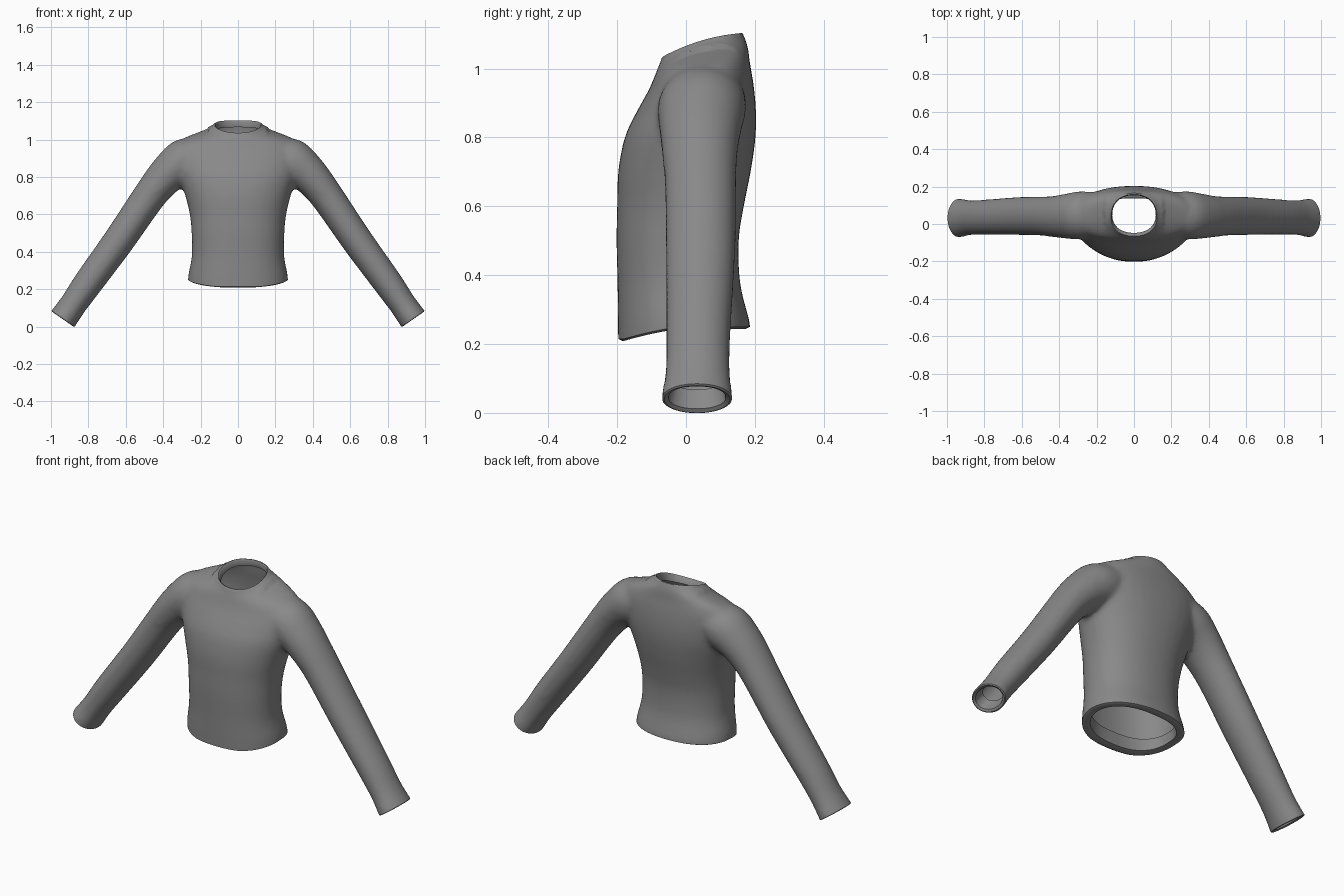
import bpy, bmesh, math
from mathutils import Vector

if "Cube" in bpy.data.objects:
    bpy.data.objects.remove(bpy.data.objects["Cube"])

SEG = 40


def spline(rows, steps=4):
    """Catmull-Rom interpolation through rows of numbers."""
    out = []
    for i in range(len(rows) - 1):
        p = [rows[max(0, min(len(rows) - 1, i + k))] for k in (-1, 0, 1, 2)]
        for s in range(steps):
            t = s / steps
            out.append([0.5 * (2 * b + (c - a) * t + (2 * a - 5 * b + 4 * c - d) * t * t
                               + (3 * b - a - 3 * c + d) * t ** 3) for a, b, c, d in zip(*p)])
    return out + [list(rows[-1])]


def loft(bm, rings):
    """Closed skin over a list of point rings."""
    vs = [[bm.verts.new(p) for p in r] for r in rings]
    faces = [bm.faces.new(vs[0]), bm.faces.new(vs[-1])]
    for a, b in zip(vs, vs[1:]):
        for i in range(SEG):
            j = (i + 1) % SEG
            faces.append(bm.faces.new((a[i], a[j], b[j], b[i])))
    bmesh.ops.recalc_face_normals(bm, faces=faces)


def spow(v, e):
    return math.copysign(abs(v) ** e, v)


ANGLES = [2 * math.pi * i / SEG for i in range(SEG)]

# Torso: height, half width, front y, back y, forward tilt
TORSO = [
    (0.17, 0.265, -0.195, 0.185, 0), (0.25, 0.268, -0.197, 0.187, 0),
    (0.29, 0.263, -0.198, 0.178, 0), (0.38, 0.247, -0.199, 0.157, 0),
    (0.50, 0.248, -0.202, 0.153, 0), (0.60, 0.258, -0.200, 0.168, 0),
    (0.70, 0.282, -0.197, 0.188, 0), (0.80, 0.315, -0.178, 0.202, 0),
    (0.88, 0.335, -0.143, 0.203, 0.03), (0.95, 0.340, -0.108, 0.195, 0.08),
    (1.00, 0.300, -0.090, 0.185, 0.14), (1.035, 0.210, -0.080, 0.180, 0.22),
    (1.058, 0.140, -0.072, 0.170, 0.28), (1.085, 0.116, -0.066, 0.158, 0.30),
    (1.130, 0.114, -0.064, 0.156, 0.30),
]
# Sleeve: x, z, half thickness, y centre, y half depth
SLEEVE = [
    (0.18, 0.935, 0.085, 0.055, 0.110), (0.28, 0.890, 0.118, 0.047, 0.128),
    (0.36, 0.830, 0.106, 0.042, 0.120), (0.43, 0.755, 0.094, 0.040, 0.110),
    (0.50, 0.660, 0.088, 0.042, 0.104), (0.64, 0.455, 0.084, 0.042, 0.101),
    (0.80, 0.235, 0.079, 0.036, 0.094), (0.88, 0.120, 0.073, 0.034, 0.094),
    (0.935, 0.042, 0.076, 0.032, 0.104), (0.97, -0.008, 0.076, 0.032, 0.104),
]

bm = bmesh.new()
rings = []
for z, w, f, b, tilt in spline(TORSO):
    cy, d = (f + b) / 2, (b - f) / 2
    rings.append([(w * spow(math.cos(a), 0.9), cy + d * spow(math.sin(a), 0.9),
                   z + tilt * d * math.sin(a)) for a in ANGLES])
loft(bm, rings)

path = spline(SLEEVE)
for side in (-1, 1):
    rings = []
    for i, (x, z, r, cy, d) in enumerate(path):
        p, q = path[max(i - 1, 0)], path[min(i + 1, len(path) - 1)]
        t = Vector((q[0] - p[0], q[1] - p[1])).normalized()
        rings.append([(side * (x - t.y * r * math.cos(a)), cy + d * math.sin(a),
                       z + t.x * r * math.cos(a)) for a in ANGLES])
    loft(bm, rings)

# Fuse torso and sleeves into one soft skin
me = bpy.data.meshes.new("sweater")
bm.to_mesh(me)
bm.free()
ob = bpy.data.objects.new("sweater", me)
bpy.context.collection.objects.link(ob)
m = ob.modifiers.new("fuse", 'REMESH')
m.mode, m.voxel_size = 'VOXEL', 0.013
m = ob.modifiers.new("soften", 'SMOOTH')
m.factor, m.iterations = 0.5, 9
bm = bmesh.new()
bm.from_object(ob, bpy.context.evaluated_depsgraph_get())
ob.modifiers.clear()


def cut_open(co, no, keep_x=9.0):
    """Slice off everything past a plane, limited to |x| < keep_x."""
    fs = [f for f in bm.faces if abs(f.calc_center_median().x) < keep_x]
    geom = fs + list({e for f in fs for e in f.edges}) + list({v for f in fs for v in f.verts})
    bmesh.ops.bisect_plane(bm, geom=geom, plane_co=co, plane_no=no, dist=1e-5)
    co, no = Vector(co), Vector(no)
    dead = [f for f in bm.faces if abs(f.calc_center_median().x) < keep_x
            and (f.calc_center_median() - co).dot(no) > 0]
    bmesh.ops.delete(bm, geom=dead, context='FACES')


def lip(test, axis, steps):
    """Fold an open edge inwards: steps of (inset, depth along axis)."""
    edges = [e for e in bm.edges if e.is_boundary and test(e.verts[0].co)]
    axis = Vector(axis).normalized()
    for inset, depth in steps:
        new = bmesh.ops.extrude_edge_only(bm, edges=edges)["geom"]
        vs = [g for g in new if isinstance(g, bmesh.types.BMVert)]
        edges = [g for g in new if isinstance(g, bmesh.types.BMEdge) and g.is_boundary]
        c = sum((v.co for v in vs), Vector()) / len(vs)
        for v in vs:
            d = c - v.co
            d -= axis * d.dot(axis)
            v.co += d.normalized() * inset + axis * depth


# Openings: hem, neck, cuffs
cut_open((0, 0, 0.25), (0, 0, -1), 0.45)
cut_open((0, 0.045, 1.066), (0, -0.30, 1))
for s in (-1, 1):
    cut_open((s * 0.935, 0, 0.042), (s * 0.57, 0, -0.82))

# Folded edges
lip(lambda c: abs(c.x) < 0.4 and c.z < 0.4, (0, 0, 1), [(0.012, -0.006), (0.028, 0.004), (0.008, 0.05)])
lip(lambda c: abs(c.x) < 0.4 and c.z > 0.9, (0, 0.30, -1), [(0.006, -0.003), (0.006, 0.006), (0.002, 0.03)])
for s in (-1, 1):
    lip(lambda c: c.x * s > 0.7, (-s * 0.57, 0, 0.82), [(0.006, -0.003), (0.012, 0.006), (0.012, 0.06)])

# Hem dips at the front; collar bows upwards
for v in bm.verts:
    x, y, z = v.co
    if abs(x) < 0.4 and z < 0.45:
        k = min(1, (0.45 - z) / 0.2) ** 2
        v.co.z -= 0.035 * k * min(1, max(0, -y / 0.18)) ** 1.5
    elif abs(x) < 0.16 and z > 1.0:
        v.co.z += 0.012 * min(1, (z - 1.0) / 0.04) * max(0, 1 - ((y - 0.045) / 0.11) ** 2)

bm.to_mesh(me)
bm.free()
mat = bpy.data.materials.new("knit grey")
mat.diffuse_color = (0.25, 0.25, 0.25, 1)
mat.use_nodes = True
mat.node_tree.nodes["Principled BSDF"].inputs["Base Color"].default_value = mat.diffuse_color
me.materials.clear()
me.materials.append(mat)

bpy.context.view_layer.objects.active = ob
ob.select_set(True)
bpy.ops.object.shade_smooth_by_angle(angle=math.radians(50))
